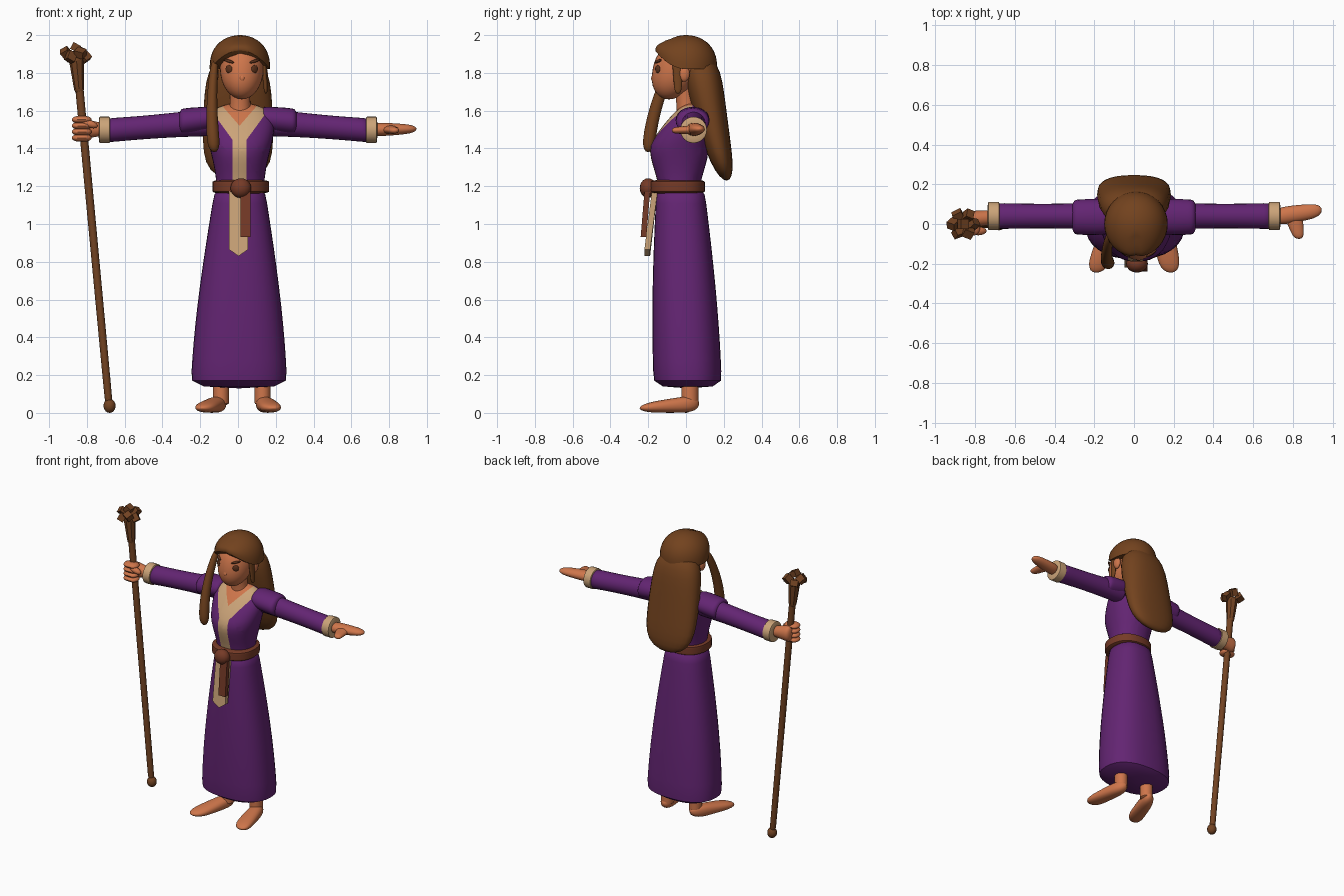
import bpy, bmesh
from math import sin, cos, pi, sqrt, copysign
from mathutils import Matrix, Vector, Euler

if "Cube" in bpy.data.objects:
    bpy.data.objects.remove(bpy.data.objects["Cube"])


def material(name, *rgb):
    mat = bpy.data.materials.new(name)
    mat.use_nodes = True
    mat.diffuse_color = (*rgb, 1)
    mat.node_tree.nodes["Principled BSDF"].inputs["Base Color"].default_value = (*rgb, 1)
    return mat


PURPLE = material("purple cloth", .125, .018, .17)
TAN = material("tan trim", .6, .37, .19)
SKIN = material("skin", .62, .18, .07)
HAIR = material("brown hair", .17, .055, .013)
LEATHER = material("leather", .18, .043, .02)
WOOD = material("staff wood", .17, .056, .016)
DARK = material("dark brown", .11, .033, .012)
SIDES = {"right": -1, "left": 1}


def finish(name, bm, *mats, crease=.75):
    """Turn a bmesh into a smooth object with sharp creases."""
    bmesh.ops.recalc_face_normals(bm, faces=bm.faces)
    for face in bm.faces:
        face.smooth = True
    for edge in bm.edges:
        edge.smooth = edge.calc_face_angle(0) < crease
    mesh = bpy.data.meshes.new(name)
    bm.to_mesh(mesh)
    bm.free()
    for mat in mats:
        mesh.materials.append(mat)
    bpy.context.collection.objects.link(bpy.data.objects.new(name, mesh))


def skin_rings(sections, axis, count, power):
    """Join oval sections (centre, half width, half height) set across an axis."""
    bm = bmesh.new()
    rings = []
    for centre, wide, high in sections:
        ring = []
        for i in range(count):
            angle = 2 * pi * i / count
            u = wide * copysign(abs(cos(angle)) ** (2 / power), cos(angle))
            v = high * copysign(abs(sin(angle)) ** (2 / power), sin(angle))
            offset = {"x": (0, u, v), "y": (u, 0, v), "z": (u, v, 0)}[axis]
            ring.append(bm.verts.new(centre + Vector(offset)))
        rings.append(ring)
    for low, top in zip(rings, rings[1:]):
        for i in range(count):
            bm.faces.new((low[i - 1], low[i], top[i], top[i - 1]))
    bm.faces.new(rings[0])
    bm.faces.new(rings[-1])
    return bm


def limb(axis, start, end, size, end_size=None, blunt=40, swell=0, bow=(0, 0, 0),
         count=24, power=2, steps=16):
    """Tapered solid; blunt sets how square its ends are, swell and bow shape its middle."""
    start, end, bow = Vector(start), Vector(end), Vector(bow)
    size = Vector(size)
    end_size = Vector(end_size or size)
    sections = []
    for k in range(steps + 1):
        t = (1 - cos(pi * k / steps)) / 2
        middle = 4 * t * (1 - t)
        cap = max(.02, sqrt(1 - min(1, abs(2 * t - 1)) ** blunt))
        wide, high = size.lerp(end_size, t) * (1 + swell * middle) * cap
        sections.append((start.lerp(end, t) + bow * middle, wide, high))
    return skin_rings(sections, axis, count, power)


def ball(name, loc, radii, mat, rot=(0, 0, 0)):
    bm = bmesh.new()
    bmesh.ops.create_uvsphere(bm, u_segments=16, v_segments=10, radius=1)
    bm.transform(Matrix.LocRotScale(Vector(loc), Euler(rot), Vector(radii)))
    finish(name, bm, mat)


def hanging_strip(name, mat, x, half, top, bottom, y, lean, point=0):
    """Flat strip hanging from the belt, leaning forward, with an optional pointed end."""
    bm = bmesh.new()
    outline = [(x - half, y, top), (x + half, y, top), (x + half, y - lean, bottom + point),
               (x, y - lean, bottom), (x - half, y - lean, bottom + point)]
    face = bm.faces.new([bm.verts.new(co) for co in outline])
    made = bmesh.ops.extrude_face_region(bm, geom=[face])["geom"]
    back = [v for v in made if isinstance(v, bmesh.types.BMVert)]
    bmesh.ops.translate(bm, vec=(0, .03, 0), verts=back)
    finish(name, bm, mat)


# Skirt
finish("robe_skirt", limb("z", (.005, .01, .13), (.01, -.03, 1.2), (.255, .18), (.13, .125),
                          swell=.09, count=32, power=2.4), PURPLE)


# Bodice: an hourglass that leans back towards the shoulders
def bodice_section(t):
    rise = max(0, t - .5) * 2
    round_top = sqrt(1 - t ** 8)
    wide = (.125 + .075 * sin(t * pi / 2) ** 2) * round_top
    deep = (.11 + .045 * sin(pi * t) ** 2 - .02 * rise) * round_top
    return Vector((.012, -.036 + .065 * rise, 1.17 + .47 * t)), max(wide, .01), max(deep, .01)


bodice = skin_rings([bodice_section(sin(pi / 2 * k / 20)) for k in range(21)], "z", 32, 2.2)

# Cut the neckline and stripe edges, then colour the pieces by rule
MIDDLE, STRIPE = .008, .038
NECK, NECK_SLOPE = 1.52, 1.15
COLLAR, COLLAR_SLOPE = 1.395, 1.37
for side in SIDES.values():
    planes = [((MIDDLE + side * STRIPE, 0, 0), (1, 0, 0)),
              ((MIDDLE, 0, NECK), (-side * NECK_SLOPE, 0, 1)),
              ((MIDDLE, 0, COLLAR), (-side * COLLAR_SLOPE, 0, 1))]
    for point, normal in planes:
        bmesh.ops.bisect_plane(bodice, geom=bodice.verts[:] + bodice.edges[:] + bodice.faces[:],
                               plane_co=point, plane_no=normal, dist=1e-5)
for face in bodice.faces:
    centre = face.calc_center_median()
    off = abs(centre.x - MIDDLE)
    if centre.y < .03:
        if centre.z > NECK + NECK_SLOPE * off:
            face.material_index = 2
        elif centre.z > COLLAR + COLLAR_SLOPE * off or off < STRIPE:
            face.material_index = 1
finish("robe_bodice", bodice, PURPLE, TAN, SKIN)

# Belt, knot and hanging ends
finish("belt", limb("z", (.015, -.045, 1.16), (.015, -.045, 1.235), (.15, .145),
                    blunt=12, count=32, power=2.3), LEATHER)
ball("belt_knot", (.015, -.2, 1.19), (.055, .045, .052), LEATHER)
hanging_strip("belt_end", LEATHER, x=.04, half=.027, top=1.17, bottom=.93, y=-.22, lean=.02)
hanging_strip("trim_end", TAN, x=.003, half=.05, top=1.18, bottom=.83, y=-.18, lean=.04, point=.035)

# Arms
for name, side in SIDES.items():
    finish(name + "_sleeve", limb("x", (side * .14, .04, 1.54), (side * .7, .04, 1.495),
                                  (.07, .075), (.066, .064), swell=-.09), PURPLE)
    finish(name + "_shoulder", limb("x", (side * .12, .035, 1.56), (side * .315, .035, 1.54),
                                    (.085, .06), (.085, .068), blunt=14, swell=.06), PURPLE)
    finish(name + "_cuff", limb("x", (side * .675, .04, 1.498), (side * .738, .04, 1.498),
                                (.071, .07), blunt=20), TAN)

# Open left hand
finish("left_hand", limb("x", (.7, .035, 1.5), (.945, .07, 1.503), (.042, .035), (.032, .02),
                         blunt=6, swell=.15), SKIN)
finish("left_thumb", limb("y", (.8, .05, 1.5), (.83, -.075, 1.495), (.05, .025), (.025, .016),
                          blunt=6), SKIN)

# Right fist round the staff
finish("right_wrist", limb("x", (-.7, .035, 1.5), (-.85, .02, 1.505), (.035, .03), (.045, .06),
                           blunt=8), SKIN)
for i, finger in enumerate(("little", "ring", "middle", "index")):
    height = 1.456 + .032 * i
    finish("right_%s_finger" % finger, limb("x", (-.88, -.018, height), (-.775, -.018, height),
                                            (.042, .02), blunt=3, count=16), SKIN)
ball("right_thumb", (-.785, -.035, 1.53), (.045, .022, .02), SKIN, (0, .3, 0))

# Legs and bare feet
for name, ankle, toe in (("right", -.09, -.19), ("left", .13, .185)):
    finish(name + "_leg", limb("z", (ankle, .02, .04), (ankle, .02, .3), (.042, .045)), SKIN)
    finish(name + "_foot", limb("y", (ankle, .07, .05), (toe, -.245, .025), (.042, .045), (.055, .022),
                                blunt=5, swell=.1, power=2.3), SKIN)

# Head and neck
finish("neck", limb("z", (.01, .01, 1.55), (.012, -.01, 1.74), (.065, .06), (.055, .055), swell=-.1), SKIN)
finish("head", limb("z", (.02, -.09, 1.66), (.02, 0, 1.98), (.1, .11), (.12, .14),
                    blunt=2.5, swell=.05, count=32), SKIN)
ball("nose", (.022, -.168, 1.775), (.016, .016, .022), SKIN, (-.3, 0, 0))
for name, side in SIDES.items():
    ball(name + "_ear", (.01 + side * .13, -.01, 1.795), (.018, .03, .042), SKIN)
    x = .02 + side * .068
    face_y = -.045 - .13 * sqrt(1 - (.068 / .115) ** 2)
    ball(name + "_eye", (x, face_y, 1.82), (.021, .008, .021), DARK, (0, 0, side * .6))
    ball(name + "_brow", (x, face_y + .002, 1.862), (.033, .008, .008), DARK, (0, -side * .25, side * .6))

# Hair cap: flat underneath, with its rim swept up to a parting at the forehead
RIM, CROWN = 1.82, 2
cap = limb("z", (.01, 0, 2 * RIM - CROWN), (.01, 0, CROWN), (.16, .165), blunt=2.5, count=32, steps=24)
for vert in cap.verts:
    vert.co.z = max(vert.co.z, RIM)
    lift = max(0, -vert.co.y / .165) ** 2
    vert.co.z += lift * (CROWN - vert.co.z) * .55
    if abs(vert.co.x - .01) < .02 and vert.co.y < -.05:
        vert.co.y += .008
finish("hair_cap", cap, HAIR)

# Long hair down the back and locks beside the face
finish("back_hair", limb("z", (0, .07, 1.9), (0, .215, 1.23), (.15, .1), (.17, .05), blunt=6,
                         swell=.15, bow=(0, -.01, 0), power=2.3), HAIR)
finish("right_front_lock", limb("z", (-.12, -.05, 1.88), (-.125, -.2, 1.38), (.02, .03), (.036, .035),
                                blunt=8, bow=(-.015, -.03, 0)), HAIR)
finish("left_side_lock", limb("z", (.135, -.045, 1.88), (.148, -.042, 1.69), (.015, .03), (.01, .018),
                              blunt=8), HAIR)

# Staff with a foot knob and a crown of blocky twigs
finish("staff_shaft", limb("z", (-.68, 0, .01), (-.855, 0, 1.88), (.02, .02), (.022, .022), count=10), WOOD)
ball("staff_foot", (-.68, 0, .037), (.032, .032, .037), WOOD)
finish("staff_neck", limb("z", (-.84, 0, 1.69), (-.857, 0, 1.89), (.024, .024), (.042, .042),
                          blunt=14, count=8), WOOD)
crown = bmesh.new()
twigs = [Vector((0, 0, .04))]
for i in range(6):
    twigs.append(Vector((.05 * cos(i * pi / 3), .05 * sin(i * pi / 3), .02 * (i % 2) - .01)))
for i, twig in enumerate(twigs):
    place = Matrix.LocRotScale(Vector((-.86, 0, 1.895)) + twig, Euler((i, .5 * (-1) ** i, .7 * i)),
                               Vector((.045, .05, .04)))
    bmesh.ops.create_cube(crown, size=1, matrix=place)
finish("staff_crown", crown, WOOD)
